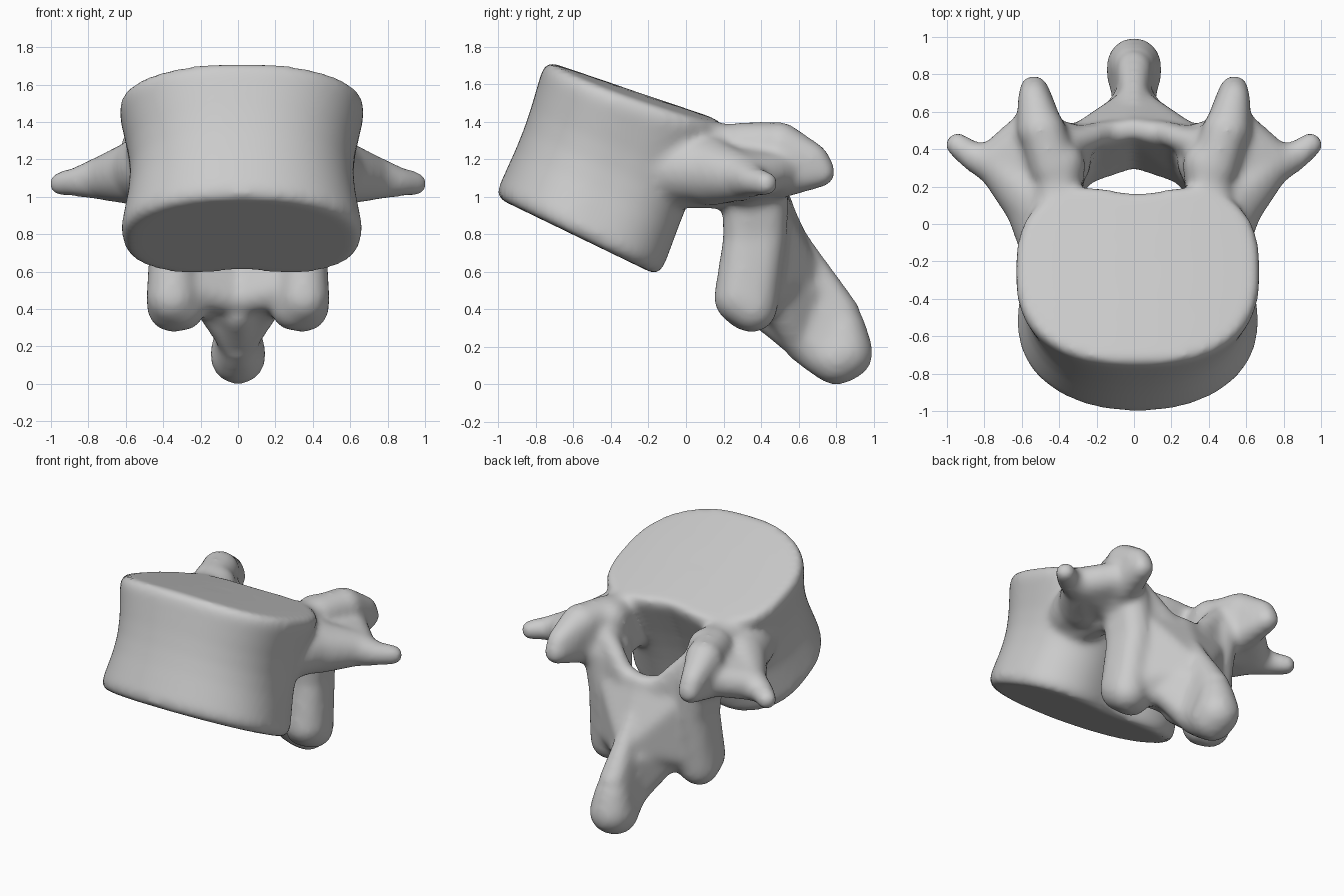
import bpy, bmesh, math
from mathutils import Vector

cube = bpy.data.objects.get("Cube")
if cube:
    bpy.data.objects.remove(cube, do_unlink=True)

bone = bpy.data.materials.new("bone_grey")
bone.use_nodes = True
colour = (0.6, 0.6, 0.6, 1)
bone.diffuse_color = colour
bone.node_tree.nodes["Principled BSDF"].inputs["Base Color"].default_value = colour

bm = bmesh.new()


def hull(balls):
    """Add the convex hull of balls given as (x, y, z, radius)."""
    part = bmesh.new()
    for x, y, z, r in balls:
        for i in range(9):
            a = math.pi * i / 8
            for j in range(16):
                b = math.tau * j / 16
                part.verts.new((x + r * math.sin(a) * math.cos(b),
                                y + r * math.sin(a) * math.sin(b),
                                z + r * math.cos(a)))
    bmesh.ops.remove_doubles(part, verts=part.verts, dist=0.0005)
    bmesh.ops.convex_hull(part, input=part.verts)
    loose = [v for v in part.verts if not v.link_faces]
    bmesh.ops.delete(part, geom=loose, context='VERTS')
    bmesh.ops.recalc_face_normals(part, faces=part.faces)
    mesh = bpy.data.meshes.new("part")
    part.to_mesh(mesh)
    part.free()
    bm.from_mesh(mesh)
    bpy.data.meshes.remove(mesh)


def pair(balls):
    hull(balls)
    hull([(-x, y, z, r) for x, y, z, r in balls])


def chain(balls):
    for a, b in zip(balls, balls[1:]):
        pair([a, b])


# Vertebral body: a tilted, waisted drum with a hollow back and a domed top
def body():
    n = 64
    front = Vector((0, -1.02, 1.0)), Vector((0, -0.75, 1.725))
    back = Vector((0, -0.11, 0.56)), Vector((0, 0.25, 1.385))
    rings = []
    for t, rim in ((0, 0.94), (0.03, 0.98), (0.08, 1), (0.2, 1), (0.35, 1), (0.5, 1),
                   (0.65, 1), (0.8, 1), (0.92, 1), (0.97, 0.985), (1, 0.95),
                   (1, 0.7), (1, 0.45), (1, 0.2)):
        f, k = front[0].lerp(front[1], t), back[0].lerp(back[1], t)
        mid, half = (f + k) / 2, (k - f) / 2
        waist = math.sin(math.pi * t) ** 1.5
        wide = (0.65 + 0.012 * t) * rim * (1 - 0.09 * waist)
        deep = rim * (1 - 0.04 * waist)
        ring = []
        for i in range(n):
            a = math.tau * i / n
            c, s = math.cos(a), math.sin(a)
            p = 0.95 - 0.13 * t if s < 0 else 0.7
            u = math.copysign(abs(c) ** p, c)
            v = math.copysign(abs(s) ** p, s)
            if s > 0:
                v -= 0.14 * math.exp(-(u / 0.35) ** 2)
            drop = 0.045 * t * (u * rim) ** 2
            ring.append(bm.verts.new(mid + half * v * deep + Vector((0.02 + u * wide, 0, -drop))))
        rings.append(ring)
    for lo, hi in zip(rings, rings[1:]):
        for i in range(n):
            j = (i + 1) % n
            bm.faces.new((lo[i], lo[j], hi[j], hi[i]))
    bm.faces.new(rings[0][::-1])
    bm.faces.new(rings[-1])


body()

# Pedicles, flaring into the body
pair([(0.45, -0.05, 1.26, 0.13), (0.44, -0.04, 1.08, 0.14),
      (0.39, 0.32, 1.26, 0.13), (0.39, 0.3, 1.06, 0.13)])
pair([(0.42, -0.15, 1.15, 0.18), (0.52, 0.13, 1.14, 0.18)])

# Upper joint processes, sweeping backwards
pair([(0.43, 0.3, 1.27, 0.13), (0.49, 0.5, 1.275, 0.125),
      (0.48, 0.48, 1.11, 0.12), (0.46, 0.32, 1.08, 0.14)])
pair([(0.5, 0.5, 1.275, 0.125), (0.5, 0.5, 1.11, 0.12),
      (0.535, 0.68, 1.2, 0.085), (0.535, 0.72, 1.13, 0.08)])

# Transverse processes, with a web to the upper joints
chain([(0.53, 0.13, 1.13, 0.18), (0.72, 0.31, 1.1, 0.12),
       (0.86, 0.36, 1.08, 0.08), (0.945, 0.425, 1.07, 0.068)])
pair([(0.5, 0.3, 1.12, 0.16), (0.56, 0.5, 1.14, 0.11), (0.74, 0.34, 1.1, 0.11)])

# Side columns running down to the lower joint processes
pair([(0.37, 0.33, 1.08, 0.14), (0.38, 0.43, 1.08, 0.12),
      (0.35, 0.315, 0.78, 0.12), (0.34, 0.42, 0.8, 0.12)])
pair([(0.35, 0.315, 0.78, 0.12), (0.34, 0.42, 0.8, 0.12), (0.35, 0.285, 0.46, 0.14),
      (0.355, 0.355, 0.41, 0.135), (0.3, 0.33, 0.41, 0.13)])

# Lamina plates meeting at the middle, with shoulders rising to the joints
pair([(0.32, 0.44, 0.98, 0.08), (0.3, 0.31, 0.52, 0.11),
      (0, 0.51, 0.97, 0.06), (0, 0.39, 0.45, 0.09)])
pair([(0.36, 0.42, 1.2, 0.08), (0.33, 0.44, 0.98, 0.08), (0.12, 0.5, 0.97, 0.06)])

# Spinous process: flared root, ridge and rounded end
pair([(0.3, 0.44, 0.92, 0.09), (0.3, 0.41, 0.5, 0.1), (0, 0.52, 0.95, 0.05),
      (0, 0.68, 0.57, 0.06), (0, 0.5, 0.36, 0.08)])
pair([(0.2, 0.44, 0.5, 0.09), (0, 0.74, 0.5, 0.06), (0, 0.62, 0.2, 0.09)])
hull([(0, 0.55, 0.85, 0.05), (0, 0.76, 0.5, 0.07), (0, 0.83, 0.38, 0.1),
      (0, 0.43, 0.38, 0.1), (0, 0.78, 0.14, 0.13)])
hull([(0, 0.85, 0.17, 0.15), (0, 0.8, 0.145, 0.15), (0, 0.84, 0.3, 0.12), (0, 0.68, 0.18, 0.11)])

# Fuse every part into one smooth bone
mesh = bpy.data.meshes.new("vertebra")
bm.to_mesh(mesh)
bm.free()
mesh.materials.append(bone)
vertebra = bpy.data.objects.new("vertebra", mesh)
bpy.context.collection.objects.link(vertebra)
fuse = vertebra.modifiers.new("fuse", 'REMESH')
fuse.mode = 'VOXEL'
fuse.voxel_size = 0.02
fuse.use_smooth_shade = True
soften = vertebra.modifiers.new("soften", 'SMOOTH')
soften.factor = 0.5
soften.iterations = 18
